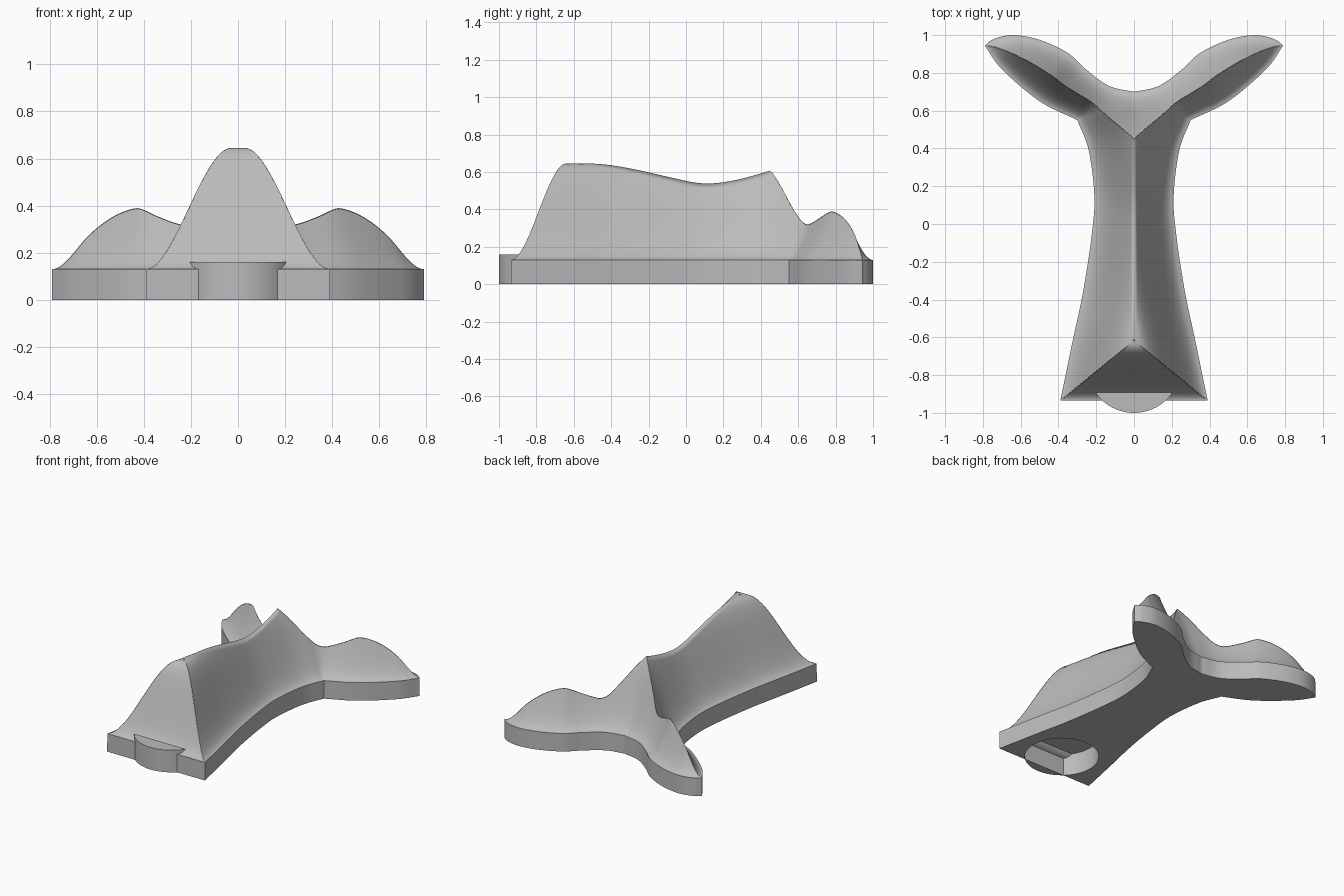
import bpy, bmesh, math
from mathutils import Vector
from mathutils.kdtree import KDTree

cube = bpy.data.objects.get("Cube")
if cube:
    bpy.data.objects.remove(cube)

BASE, RISE, REACH = 0.13, 0.515, 0.296   # plate height, hill rise, slope width
FRONT = -0.935
TAB_Y, TAB_R, TAB_Z = -0.752, 0.248, 0.16
STEPS = 14

stone = bpy.data.materials.new("stone grey")
stone.use_nodes = True
GREY = (0.5, 0.5, 0.5, 1)
stone.diffuse_color = GREY
stone.node_tree.nodes["Principled BSDF"].inputs["Base Color"].default_value = GREY


def curve(points, per):
    """Smooth curve through the given points."""
    p = [Vector(q) for q in points]
    p = [2 * p[0] - p[1]] + p + [2 * p[-1] - p[-2]]
    out = []
    for a, b, c, d in zip(p, p[1:], p[2:], p[3:]):
        for i in range(per):
            t = i / per
            out.append(0.5 * (2 * b + (c - a) * t + (2 * a - 5 * b + 4 * c - d) * t * t
                              + (3 * b - a - 3 * c + d) * t ** 3))
    return out + [p[-2]]


def finish(bm, name):
    mesh = bpy.data.meshes.new(name)
    bm.to_mesh(mesh)
    bm.free()
    mesh.materials.append(stone)
    ob = bpy.data.objects.new(name, mesh)
    bpy.context.collection.objects.link(ob)
    bpy.ops.object.select_all(action='DESELECT')
    ob.select_set(True)
    bpy.context.view_layer.objects.active = ob
    bpy.ops.object.shade_smooth_by_angle(angle=math.radians(35))
    return ob


# Left half of the outline: front edge, waist, inner arm, outer arm
sides = [
    curve([(0, FRONT), (0.2, FRONT), (0.39, FRONT)], 20),
    curve([(0.39, FRONT), (0.325, -0.62), (0.268, -0.35), (0.223, -0.05),
           (0.21, 0.15), (0.24, 0.39), (0.3, 0.55)], 14),
    curve([(0.3, 0.55), (0.5, 0.65), (0.7, 0.82), (0.79, 0.945)], 16),
    curve([(0.79, 0.945), (0.74, 0.98), (0.64, 1.0), (0.5, 0.975), (0.35, 0.905),
           (0.25, 0.815), (0.13, 0.73), (0, 0.7)], 10),
]

# Dense samples of the whole outline for measuring distance to the edge
samples = []
for s in sides:
    for a, b in zip(s, s[1:]):
        for i in range(12):
            q = a.lerp(b, i / 12)
            samples += [(q.x, q.y, 0), (-q.x, q.y, 0)]
tree = KDTree(len(samples))
for i, q in enumerate(samples):
    tree.insert(q, i)
tree.balance()


def ridge_depth(p, n):
    """How far the slope runs inward before it meets another slope."""
    lo, hi = 0, 0.5
    for _ in range(16):
        mid = (lo + hi) / 2
        q = p + n * mid
        if q.x >= -1e-4 and tree.find((q.x, q.y, 0))[2] >= mid - 0.002:
            lo = mid
        else:
            hi = mid
    return lo


# Rays inward from the edge, fanned out where the arm leaves the waist
rays = []
for k, s in enumerate(sides):
    normals = []
    for i in range(len(s)):
        t = s[min(i + 1, len(s) - 1)] - s[max(i - 1, 0)]
        normals.append(Vector((-t.y, t.x)).normalized())
    if k == 0:
        normals[0] = Vector((0, 1))
    if k == 3:
        normals[-1] = Vector((0, -1))
    if k == 2:
        last = rays[-1][1]
        rays += [(s[0], last.lerp(normals[0], f / 8).normalized()) for f in range(1, 8)]
    rays += list(zip(s, normals))

# Hill: slopes lofted from the plate edge up to the ridge, with plate wall below
bm = bmesh.new()
columns = []
for p, n in rays:
    depth = ridge_depth(p, n)
    col = [bm.verts.new((p.x, p.y, 0))]
    for k in range(STEPS + 1):
        d = depth * k / STEPS
        q = p + n * d
        t = min(d / REACH, 1)
        col.append(bm.verts.new((max(q.x, 0), q.y, BASE + RISE * t * t * (3 - 2 * t))))
    columns.append(col)
for a, b in zip(columns, columns[1:]):
    for k in range(STEPS + 1):
        bm.faces.new((a[k], b[k], b[k + 1], a[k + 1]))

# Underside with a round pocket opening to the front edge
half_chord = math.sqrt(TAB_R ** 2 - (FRONT - TAB_Y) ** 2)
end = math.atan2(FRONT - TAB_Y, half_chord)
arc = [math.pi / 2 + (end - math.pi / 2) * i / 24 for i in range(25)]
floor = [(TAB_R * math.cos(a), TAB_Y + TAB_R * math.sin(a)) for a in arc]
floor += [(p.x, p.y) for s in sides for p in s[:-1] if p.y > FRONT + 1e-4 or p.x > half_chord + 0.005]
floor.append((0, 0.7))
under = bm.faces.new([bm.verts.new((x, y, 0)) for x, y in reversed(floor)])
bmesh.ops.triangulate(bm, faces=[under], ngon_method='EAR_CLIP')
bmesh.ops.remove_doubles(bm, verts=bm.verts, dist=0.0008)
bmesh.ops.dissolve_degenerate(bm, edges=bm.edges, dist=0.0002)
bmesh.ops.recalc_face_normals(bm, faces=bm.faces)
hill = finish(bm, "ridge_hill")
mirror = hill.modifiers.new("mirror", 'MIRROR')
mirror.use_clip = True
mirror.merge_threshold = 0.002

# Round tab at the front; its hidden part lines the pocket
bm = bmesh.new()
ring = [(TAB_R * math.cos(a), TAB_Y + TAB_R * math.sin(a))
        for a in (2 * math.pi * i / 64 for i in range(64))]
low = [bm.verts.new((x, y, 0)) for x, y in ring]
high = [bm.verts.new((x, y, TAB_Z)) for x, y in ring]
bm.faces.new(high)
for i in range(64):
    j = (i + 1) % 64
    bm.faces.new((low[i], low[j], high[j], high[i]))
lobe = [(-half_chord, FRONT)] + [q for q in ring if q[1] < FRONT] + [(half_chord, FRONT)]
bm.faces.new([bm.verts.new((x, y, 0)) for x, y in reversed(lobe)])
finish(bm, "front_tab")
